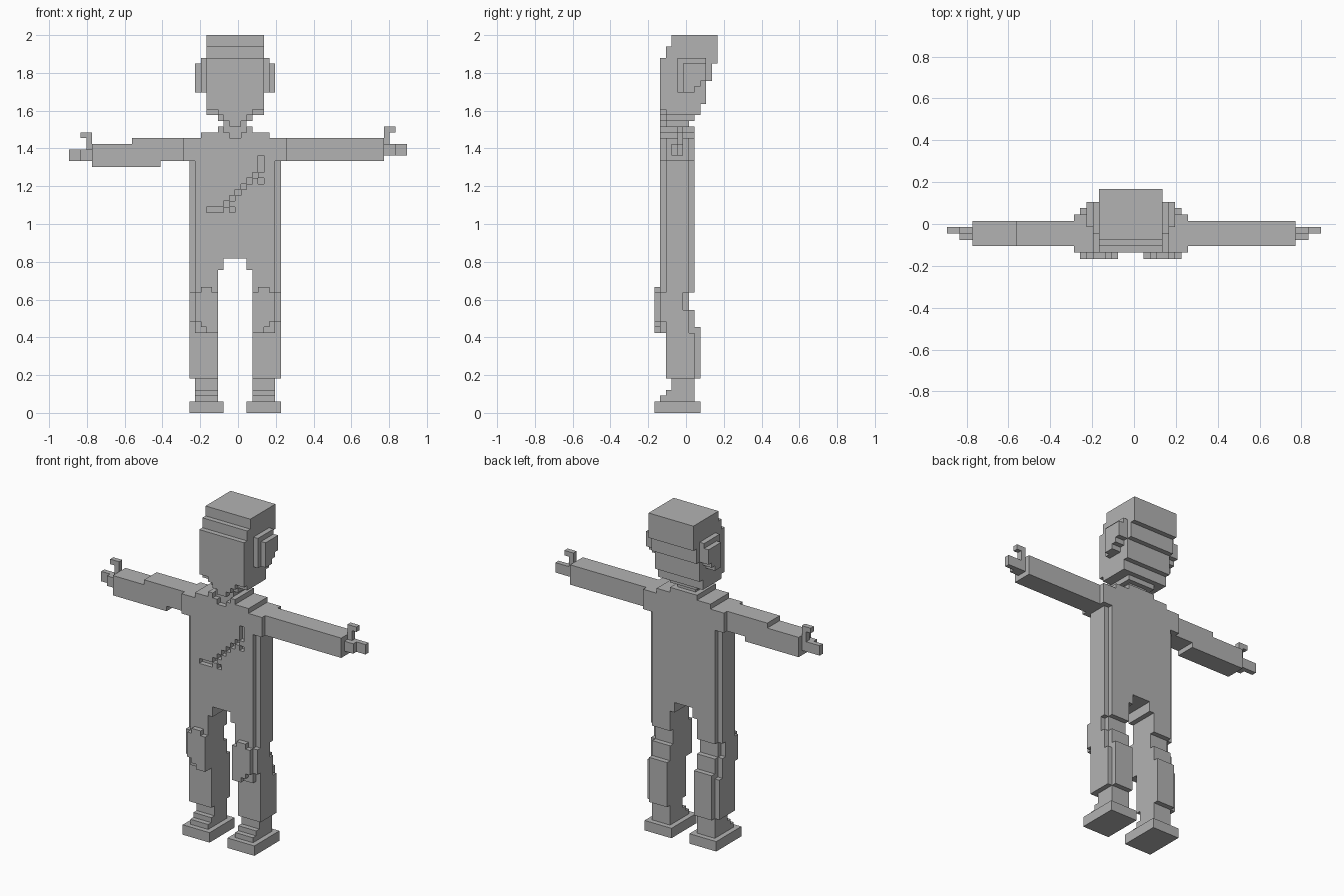
import bpy, bmesh, math
from mathutils import Vector

cube = bpy.data.objects.get("Cube")
if cube:
    bpy.data.objects.remove(cube, do_unlink=True)

V = 2 / 66  # edge of one block
GREY = (0.45, 0.45, 0.45, 1)
mat = bpy.data.materials.new("plain_grey")
mat.use_nodes = True
mat.diffuse_color = GREY
mat.node_tree.nodes["Principled BSDF"].inputs["Base Color"].default_value = GREY

# each face direction with its four corners, counter-clockwise from outside
SIDES = []
for axis in range(3):
    for s in (0, 1):
        u, w = (axis + 1) % 3, (axis + 2) % 3
        ring = []
        for a, b in ((0, 0), (1, 0), (1, 1), (0, 1)):
            c = [0, 0, 0]
            c[axis], c[u], c[w] = s, a, b
            ring.append(c)
        step = [0, 0, 0]
        step[axis] = 1 if s else -1
        SIDES.append((step, ring if s else ring[::-1]))


def blocks(boxes):
    """Set of grid blocks filled by (x0, x1, y0, y1, z0, z1) boxes."""
    return {(x, y, z) for x0, x1, y0, y1, z0, z1 in boxes
            for x in range(x0, x1) for y in range(y0, y1) for z in range(z0, z1)}


def part(name, boxes, cuts=()):
    """Make one object from the outer skin of its blocks."""
    solid = blocks(boxes) - blocks(cuts)
    bm = bmesh.new()
    verts = {}
    for cell in solid:
        for step, ring in SIDES:
            if tuple(p + q for p, q in zip(cell, step)) in solid:
                continue
            face = []
            for corner in ring:
                key = tuple(p + q for p, q in zip(cell, corner))
                if key not in verts:
                    verts[key] = bm.verts.new((Vector(key) - Vector((0.5, 0.5, 0))) * V)
                face.append(verts[key])
            bm.faces.new(face)
    bmesh.ops.dissolve_limit(bm, angle_limit=math.radians(1),
                             verts=bm.verts[:], edges=bm.edges[:])
    mesh = bpy.data.meshes.new(name)
    bm.to_mesh(mesh)
    bm.free()
    mesh.materials.append(mat)
    obj = bpy.data.objects.new(name, mesh)
    bpy.context.collection.objects.link(obj)
    return obj


def flip(boxes):
    return [(-x1, -x0, *rest) for x0, x1, *rest in boxes]


def pair(name, boxes):
    part("left_" + name, boxes)
    part("right_" + name, flip(boxes))


# head: stepped crown, face, nape and chin
part("head", [
    (-5, 5, -2, 6, 64, 66), (-5, 5, -3, 6, 62, 64), (-5, 5, -4, 6, 61, 62),
    (-5, 5, -4, 5, 58, 61), (-5, 5, -4, 4, 54, 58), (-5, 5, -4, 3, 53, 54),
    (-5, 5, -3, 3, 52, 53), (-3, 3, -4, -3, 52, 53),
    (-3, 3, -3, 2, 51, 52), (-2, 2, -4, -3, 51, 52),
    (-2, 2, -3, 1, 49, 51), (-1, 1, -4, -3, 50, 51)])

# ears: wide inner plate and smaller outer plate, stepped at the back
pair("ear", [(5, 6, -1, 2, 56, 62), (5, 6, 2, 3, 57, 62), (5, 6, 3, 4, 58, 62),
             (6, 7, 0, 2, 56, 61), (6, 7, 2, 3, 57, 61), (6, 7, 3, 4, 58, 61)])

# torso with a notched neckline and an engraved diagonal mark
mark = [(x, x + 1, -4, -3, x + 38, x + 39) for x in range(-2, 4)]
mark += [(-5, -2, -4, -3, 35, 36), (-1, 0, -4, -3, 35, 36),
         (4, 5, -4, -3, 40, 41), (4, 5, -4, -3, 42, 45)]
neckline = [(-2, 2, -4, -3, 49, 50), (-1, 1, -4, -3, 48, 49)]
part("torso", [(-7, 7, -4, 2, 27, 48), (-9, 9, -4, 2, 44, 48),
               (-6, 6, -4, 2, 48, 49), (-3, 3, -4, 2, 49, 50)], mark + neckline)
pair("side_strip", [(7, 8, -3, 1, 21, 44)])

# arms: the right forearm sits one block lower
part("left_arm", [(9, 26, -3, 1, 44, 48)])
part("right_arm", [(-18, -9, -3, 1, 44, 48), (-25, -13, -3, 1, 43, 47)])


# hands: palm, finger and raised hooked thumb
def hand(x, z):
    return [(x, x + 2, -2, 0, z, z + 2), (x + 2, x + 4, -1, 0, z, z + 2),
            (x, x + 1, -1, 0, z + 2, z + 5), (x, x + 2, -1, 0, z + 4, z + 5)]


part("left_hand", hand(26, 45))
part("right_hand", flip(hand(25, 44)))

# legs
pair("thigh", [(2, 7, -4, 2, 25, 27), (3, 7, -4, 2, 21, 25)])
pair("knee", [(3, 7, -4, 1, 14, 21), (3, 7, 1, 2, 14, 18),
              (7, 8, -4, 0, 16, 21), (7, 8, -3, 1, 14, 18)])
pair("knee_pad", [(3, 7, -5, -4, 16, 21), (4, 6, -5, -4, 21, 22),
                  (3, 6, -5, -4, 15, 16), (3, 5, -5, -4, 14, 15)])
pair("calf", [(3, 8, -3, 2, 6, 14), (3, 7, 2, 3, 6, 15)])
pair("ankle", [(3, 7, -2, 2, 2, 6), (3, 7, -3, -2, 2, 4), (3, 7, -4, -3, 2, 3)])
pair("foot", [(2, 8, -5, 3, 0, 2)])
